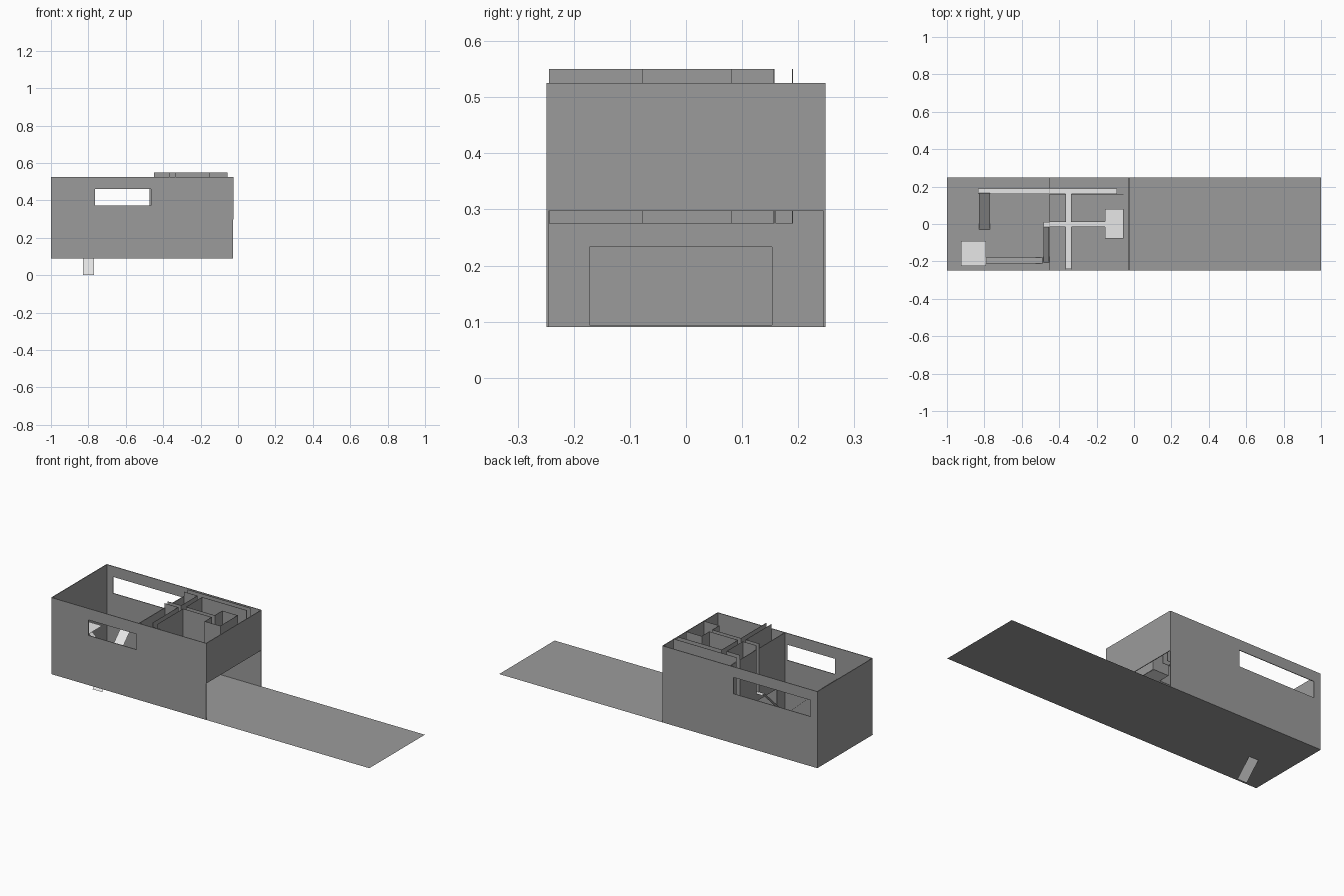
import bpy, bmesh

if "Cube" in bpy.data.objects:
    bpy.data.objects.remove(bpy.data.objects["Cube"])

def material(name, v):
    m = bpy.data.materials.new(name)
    m.diffuse_color = (v, v, v, 1)
    m.use_nodes = True
    m.node_tree.nodes["Principled BSDF"].inputs["Base Color"].default_value = m.diffuse_color
    return m

GREY = material("wall_grey", 0.33)
LIGHT = material("walkway_light_grey", 0.8)

def make(name, bm, mat):
    me = bpy.data.meshes.new(name)
    bm.to_mesh(me)
    bm.free()
    me.materials.append(mat)
    ob = bpy.data.objects.new(name, me)
    bpy.context.collection.objects.link(ob)
    return ob

def quad(name, pts, mat):
    bm = bmesh.new()
    bm.faces.new([bm.verts.new(p) for p in pts])
    return make(name, bm, mat)

def flat(name, x0, x1, y0, y1, z, mat):
    return quad(name, [(x0, y0, z), (x1, y0, z), (x1, y1, z), (x0, y1, z)], mat)

def panel(name, axis, pos, u0, u1, z0, z1, holes=(), thick=0.004):
    """Upright wall at x or y = pos, with rectangular openings (u0, u1, z0, z1)."""
    us = {u0, u1}
    zs = {z0, z1}
    for h in holes:
        us |= {min(max(v, u0), u1) for v in h[:2]}
        zs |= {min(max(v, z0), z1) for v in h[2:]}
    us, zs = sorted(us), sorted(zs)
    bm = bmesh.new()
    for a, b in zip(us, us[1:]):
        for c, d in zip(zs, zs[1:]):
            mu, mz = (a + b) / 2, (c + d) / 2
            if any(h[0] < mu < h[1] and h[2] < mz < h[3] for h in holes):
                continue
            pts = [(a, c), (b, c), (b, d), (a, d)]
            bm.faces.new([bm.verts.new((pos, u, z) if axis == "x" else (u, pos, z))
                          for u, z in pts])
    bmesh.ops.remove_doubles(bm, verts=bm.verts, dist=1e-5)
    ob = make(name, bm, GREY)
    s = ob.modifiers.new("thickness", "SOLIDIFY")
    s.thickness = thick
    s.offset = 0
    return ob

G, TOP, UP, RAIL = 0.09, 0.525, 0.275, 0.55
X0, XD, X1, Y = -0.998, -0.45, -0.027, 0.247

# Ground slab running out beyond the building
flat("ground_floor", -1, 1, -0.249, 0.249, G, GREY)

# Outer walls and the dividing wall
panel("front_wall", "y", -Y, X0, X1, G, TOP, [(-0.765, -0.465, 0.372, 0.46)])
panel("back_wall", "y", Y, X0, X1, G, TOP, [(-0.957, -0.474, 0.372, 0.465)])
panel("left_wall", "x", X0, -Y, Y, G, TOP)
panel("right_lintel", "x", X1, -Y, Y, 0.297, TOP)
panel("dividing_wall", "x", XD, -Y, Y, G, TOP,
      [(-0.172, 0.153, 0.094, 0.233), (0.16, 0.19, UP, TOP), (-0.015, 0.012, UP, TOP)])

# Upper walkways
for name, x0, x1, y0, y1, z in [
        ("long_walkway", -0.835, -0.09, 0.16, 0.19, UP),
        ("cross_walkway", -0.365, -0.335, -0.24, 0.16, UP),
        ("middle_walkway_left", -0.485, -0.365, -0.015, 0.012, UP),
        ("middle_walkway_right", -0.335, -0.155, -0.015, 0.012, UP),
        ("small_room_floor", -0.155, -0.06, -0.075, 0.08, UP),
        ("corner_platform", -0.925, -0.79, -0.225, -0.09, 0.36)]:
    flat(name, x0, x1, y0, y1, z, LIGHT)

# Thin walls along the upper walkways
cross = [(-0.365, -0.335, UP, RAIL)]
mid = [(-0.015, 0.012, UP, RAIL)]
T = 0.002
panel("long_passage_back", "y", 0.19, XD, -0.055, UP, RAIL, thick=T)
panel("long_passage_front", "y", 0.157, XD, -0.055, UP, RAIL, cross, T)
for side, x in (("left", -0.365), ("right", -0.335)):
    panel("cross_passage_" + side, "x", x, -0.244, 0.157, UP, RAIL, mid, T)
for side, y in (("front", -0.015), ("back", 0.012)):
    panel("middle_passage_" + side, "y", y, XD, -0.155, UP, RAIL, cross, T)
panel("small_room_left", "x", -0.155, -0.077, 0.08, UP, RAIL, mid, T)
panel("small_room_right", "x", -0.058, -0.077, 0.08, UP, RAIL, thick=T)
for side, y in (("front", -0.077), ("back", 0.08)):
    panel("small_room_" + side, "y", y, -0.155, -0.058, UP, RAIL, thick=T)

# Sloping ramps
quad("main_ramp", [(-0.83, -0.12, 0), (-0.77, -0.12, 0),
                   (-0.77, 0.165, 0.285), (-0.83, 0.165, 0.285)], LIGHT)
quad("platform_ramp", [(-0.79, -0.21, 0.36), (-0.49, -0.21, G),
                       (-0.49, -0.18, G), (-0.79, -0.18, 0.36)], LIGHT)
quad("divider_ramp", [(-0.485, -0.207, G), (-0.455, -0.207, G),
                      (-0.455, -0.015, UP), (-0.485, -0.015, UP)], LIGHT)
